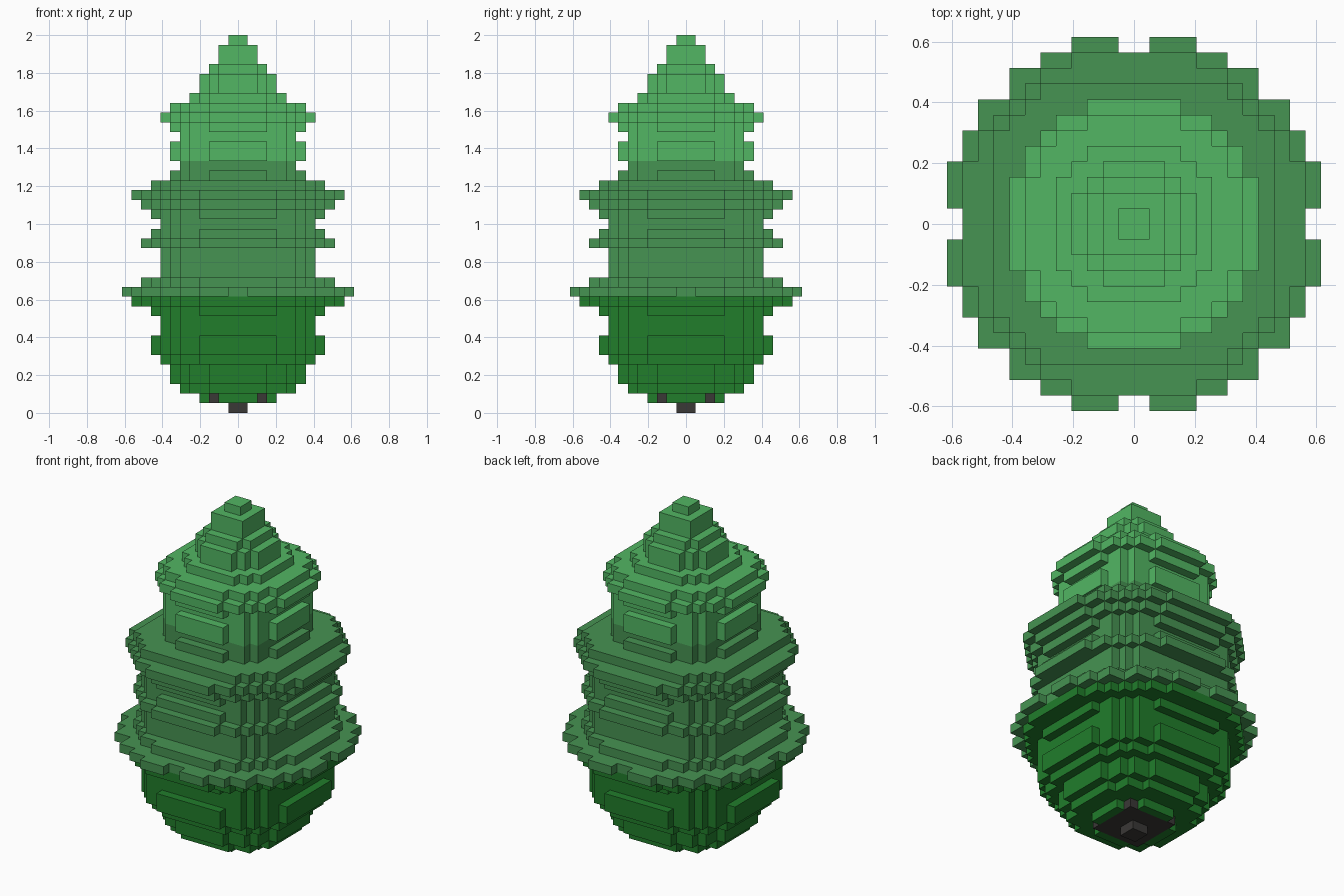
import bpy
import bmesh

LAYERS = 39
CELL = 2.0 / LAYERS

default_cube = bpy.data.objects.get("Cube")
if default_cube:
    bpy.data.objects.remove(default_cube, do_unlink=True)


def make_material(name, colour):
    material = bpy.data.materials.new(name)
    material.use_nodes = True
    material.diffuse_color = (*colour, 1)
    shader = material.node_tree.nodes["Principled BSDF"]
    shader.inputs["Base Color"].default_value = (*colour, 1)
    shader.inputs["Roughness"].default_value = 0.9
    return material


# Squared disc radius in cells, for each half width
ROUNDNESS = {1: 1, 2: 5, 3: 9, 4: 15, 5: 27, 6: 51, 7: 51,
             8: 87, 9: 87, 10: 103, 11: 123, 12: 147}

# Half width of each layer from the ground up; pairs override the roundness
TRUNK = [1]
LOWER = [4, (6, 41), 7, 7, (8, 73), 9, 9, 8, 8, 9, 11]
MIDDLE = [12, 10, 8, 8, 8, 10, 9, 8, 9, 10, 11, (9, 103), 7, 6]
UPPER = [7, 7, 6, 7, (8, 64), 7, 5, 4, 4, 3, 2, 2, 1]


def disc(layer):
    """Cells of one round layer, as (column, row) pairs."""
    half, reach = layer if isinstance(layer, tuple) else (layer, ROUNDNESS[layer])
    for i in range(-half, half):
        for j in range(-half, half):
            x, y = abs(i + 0.5), abs(j + 0.5)
            # The widest skirt has small notches on its axes and diagonals
            notch = half == 12 and (
                (max(x, y) > 11 and min(x, y) < 1) or (x == y and x > 8))
            if x * x + y * y <= reach and not notch:
                yield i, j


# Fill the cells, each tagged with the part it belongs to
cells = {}
level = 0
sections = [("trunk", TRUNK), ("lower_foliage", LOWER),
            ("middle_foliage", MIDDLE), ("upper_foliage", UPPER)]
for part, layers in sections:
    for layer in layers:
        for i, j in disc(layer):
            cells[i, j, level] = part
        level += 1

# Square trunk top set into the lowest foliage layer
for i in range(-3, 3):
    for j in range(-3, 3):
        cells[i, j, 1] = "trunk"


def build_part(name, material):
    """Skin the exposed sides of every cell in a part."""
    bm = bmesh.new()
    corners = {}

    def vertex(point):
        if point not in corners:
            x, y, z = point
            corners[point] = bm.verts.new((x * CELL, y * CELL, z * CELL))
        return corners[point]

    for cell, part in cells.items():
        if part != name:
            continue
        for axis in range(3):
            u, v = (axis + 1) % 3, (axis + 2) % 3
            for side in (0, 1):
                neighbour = list(cell)
                neighbour[axis] += 2 * side - 1
                if tuple(neighbour) in cells:
                    continue
                loop = []
                for du, dv in ((0, 0), (1, 0), (1, 1), (0, 1)):
                    point = list(cell)
                    point[axis] += side
                    point[u] += du
                    point[v] += dv
                    loop.append(vertex(tuple(point)))
                bm.faces.new(loop if side else loop[::-1])
    mesh = bpy.data.meshes.new(name)
    bm.to_mesh(mesh)
    bm.free()
    mesh.materials.append(material)
    obj = bpy.data.objects.new(name, mesh)
    bpy.context.collection.objects.link(obj)


build_part("trunk", make_material("charcoal bark", (0.042, 0.040, 0.037)))
build_part("lower_foliage", make_material("deep green", (0.015, 0.205, 0.024)))
build_part("middle_foliage", make_material("mid green", (0.061, 0.292, 0.084)))
build_part("upper_foliage", make_material("light green", (0.084, 0.468, 0.125)))
